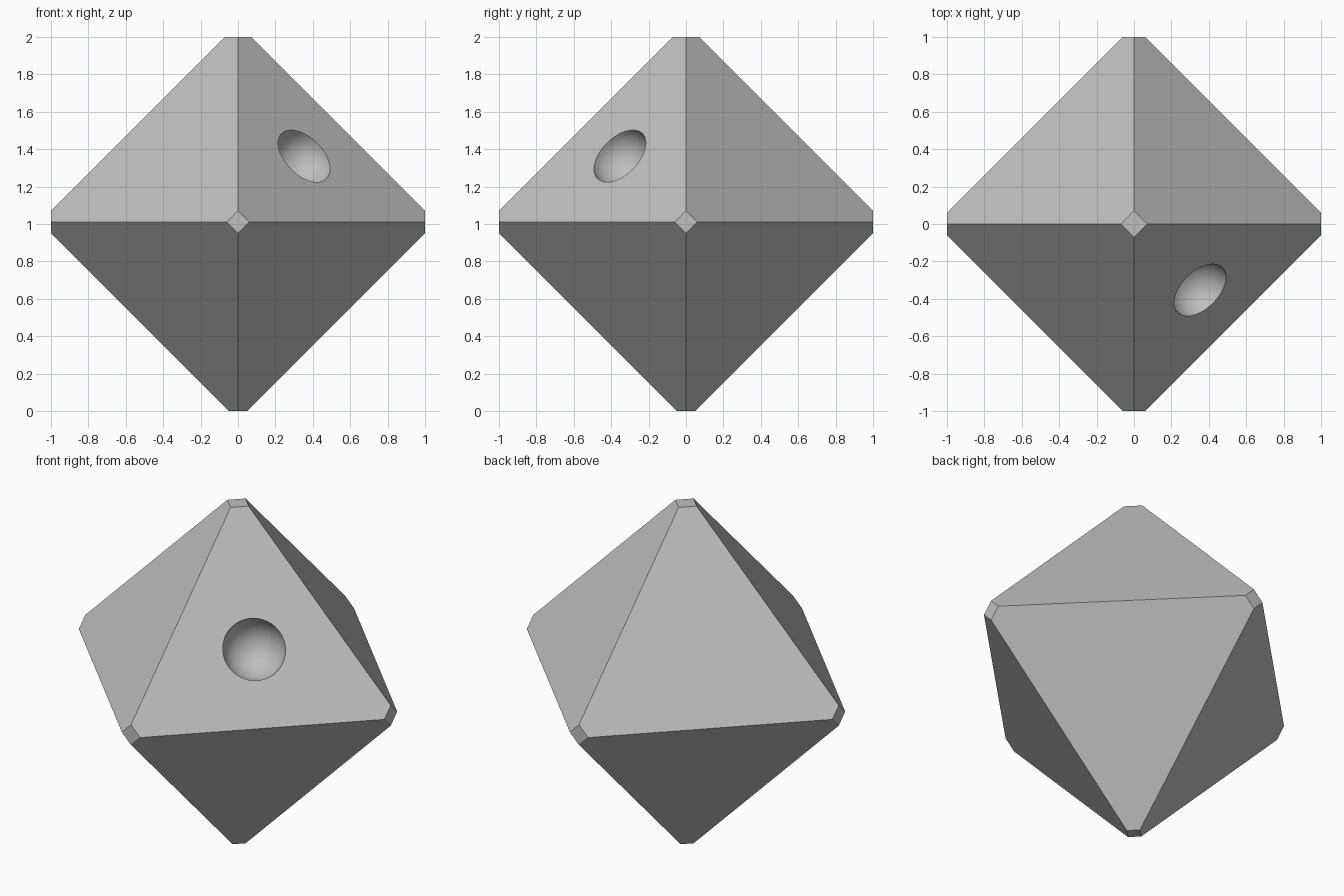
import bpy, bmesh
from itertools import product
from mathutils import Vector, Matrix

if "Cube" in bpy.data.objects:
    bpy.data.objects.remove(bpy.data.objects["Cube"], do_unlink=True)

CENTRE = Vector((0, 0, 1.01))   # meeting point of the eight big faces
REACH = 1.06                    # distance to the untrimmed tips
DIMPLE_RADIUS = 0.17

grey = bpy.data.materials.new("plain_grey")
grey.use_nodes = True
colour = (0.52, 0.52, 0.52, 1)
grey.diffuse_color = colour
grey.node_tree.nodes["Principled BSDF"].inputs["Base Color"].default_value = colour


def make_object(name, bm):
    mesh = bpy.data.meshes.new(name)
    bm.normal_update()
    bm.to_mesh(mesh)
    bm.free()
    mesh.materials.append(grey)
    obj = bpy.data.objects.new(name, mesh)
    bpy.context.collection.objects.link(obj)
    return obj


# Octahedron with trimmed tips: a cube sliced by eight diagonal planes
bm = bmesh.new()
bmesh.ops.create_cube(bm, size=2, matrix=Matrix.Translation((0, 0, 1)))
for signs in product((-1, 1), repeat=3):
    normal = Vector(signs)
    point = CENTRE + normal * REACH / 3
    bmesh.ops.bisect_plane(bm, geom=bm.verts[:] + bm.edges[:] + bm.faces[:],
                           plane_co=point, plane_no=normal, clear_outer=True)
    rim = [e for e in bm.edges if e.is_boundary]
    bmesh.ops.holes_fill(bm, edges=rim, sides=0)
bmesh.ops.remove_doubles(bm, verts=bm.verts[:], dist=0.0001)
bmesh.ops.recalc_face_normals(bm, faces=bm.faces[:])
body = make_object("octahedron_body", bm)

# Round dimple in the middle of the upper front face
axis = Vector((1, -1, 1))
place = Matrix.Translation(CENTRE + axis * REACH / 3)
turn = axis.to_track_quat('Z', 'Y').to_matrix().to_4x4()
bm = bmesh.new()
bmesh.ops.create_uvsphere(bm, u_segments=48, v_segments=24,
                          radius=DIMPLE_RADIUS, matrix=place @ turn)
cutter = make_object("dimple_cutter", bm)
cutter.hide_render = True

cut = body.modifiers.new("dimple", 'BOOLEAN')
cut.operation = 'DIFFERENCE'
cut.solver = 'EXACT'
cut.object = cutter

bpy.ops.object.select_all(action='DESELECT')
body.select_set(True)
bpy.context.view_layer.objects.active = body
bpy.ops.object.modifier_apply(modifier=cut.name)
bpy.data.objects.remove(cutter, do_unlink=True)
bpy.ops.object.shade_smooth_by_angle(angle=0.5)
